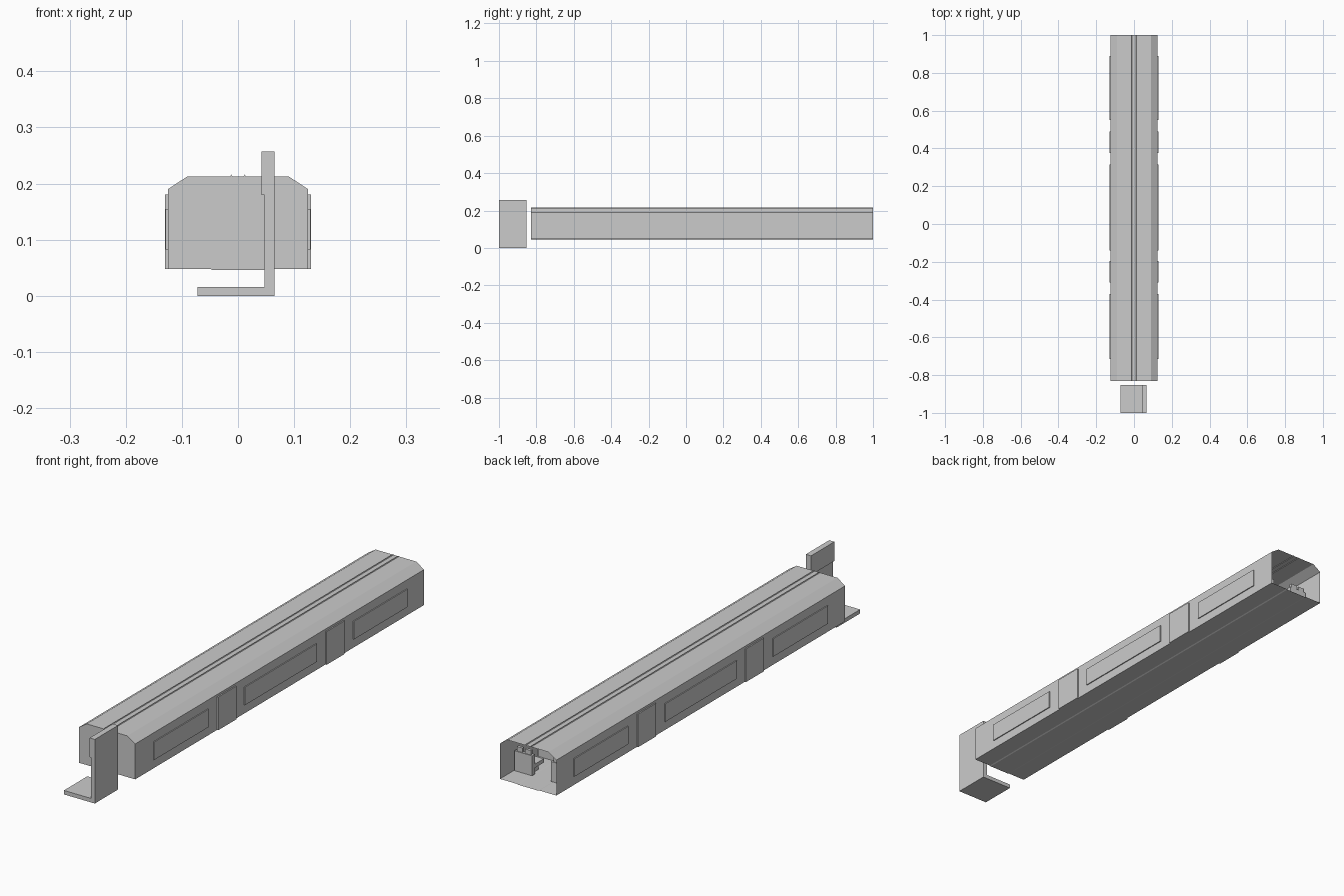
import bpy, bmesh

if "Cube" in bpy.data.objects:
    bpy.data.objects.remove(bpy.data.objects["Cube"])

Y0, Y1 = -0.83, 1.0


def box(bm, x0, x1, y0, y1, z0, z1):
    v = [bm.verts.new((x, y, z)) for x in (x0, x1) for y in (y0, y1) for z in (z0, z1)]
    for f in ((0, 1, 3, 2), (4, 6, 7, 5), (0, 4, 5, 1), (2, 3, 7, 6), (0, 2, 6, 4), (1, 5, 7, 3)):
        bm.faces.new([v[i] for i in f])


def finish(bm, name, mirror=False):
    bmesh.ops.recalc_face_normals(bm, faces=bm.faces)
    me = bpy.data.meshes.new(name)
    bm.to_mesh(me)
    bm.free()
    ob = bpy.data.objects.new(name, me)
    bpy.context.collection.objects.link(ob)
    if mirror:
        ob.modifiers.new("mirror", 'MIRROR').use_clip = False
    return ob


def extrude_profile(name, pts, y0, y1, cap_back):
    bm = bmesh.new()
    a = [bm.verts.new((x, y0, z)) for x, z in pts]
    b = [bm.verts.new((x, y1, z)) for x, z in pts]
    n = len(pts)
    for i in range(n):
        j = (i + 1) % n
        bm.faces.new((a[i], a[j], b[j], b[i]))
    bm.faces.new(a)
    if cap_back:
        bm.faces.new(b)
    return finish(bm, name)


# Carriage shell: thin skin with roof ridges, closed front, open back
right = [(0.045, 0.046), (0.05, 0.048), (0.125, 0.048), (0.125, 0.19), (0.09, 0.213),
         (0.014, 0.213), (0.012, 0.216), (0.010, 0.213)]
left = [(-x, z) for x, z in reversed(right)]
extrude_profile("carriage_shell", right + left, Y0, Y1, False)

# Raised window panels on both sides
bm = bmesh.new()
for y0, y1 in ((-0.715, -0.37), (-0.14, 0.315), (0.55, 0.89)):
    box(bm, 0.124, 0.129, y0, y1, 0.083, 0.155)
finish(bm, "window_panels", True)

# Raised doors on both sides
bm = bmesh.new()
for y0, y1 in ((-0.31, -0.195), (0.375, 0.49)):
    box(bm, 0.124, 0.130, y0, y1, 0.048, 0.181)
finish(bm, "doors", True)

# Rows of double seats along the aisle
bm = bmesh.new()
for i in range(11):
    y = 0.915 - 0.15 * i
    box(bm, 0.042, 0.120, y - 0.018, y, 0.05, 0.13)             # backrest
    box(bm, 0.042, 0.120, y - 0.075, y - 0.018, 0.075, 0.09)    # cushion
    box(bm, 0.055, 0.107, y - 0.06, y - 0.018, 0.05, 0.075)     # base
    for x in (0.050, 0.087):
        box(bm, x, x + 0.025, y - 0.014, y - 0.003, 0.13, 0.148)  # headrest
finish(bm, "seats", True)

# Bracket standing in front of the carriage
bracket = [(-0.072, 0), (0.065, 0), (0.065, 0.257), (0.042, 0.257),
           (0.042, 0.18), (0.047, 0.18), (0.047, 0.016), (-0.072, 0.016)]
extrude_profile("front_bracket", bracket, -1.0, -0.852, True)
